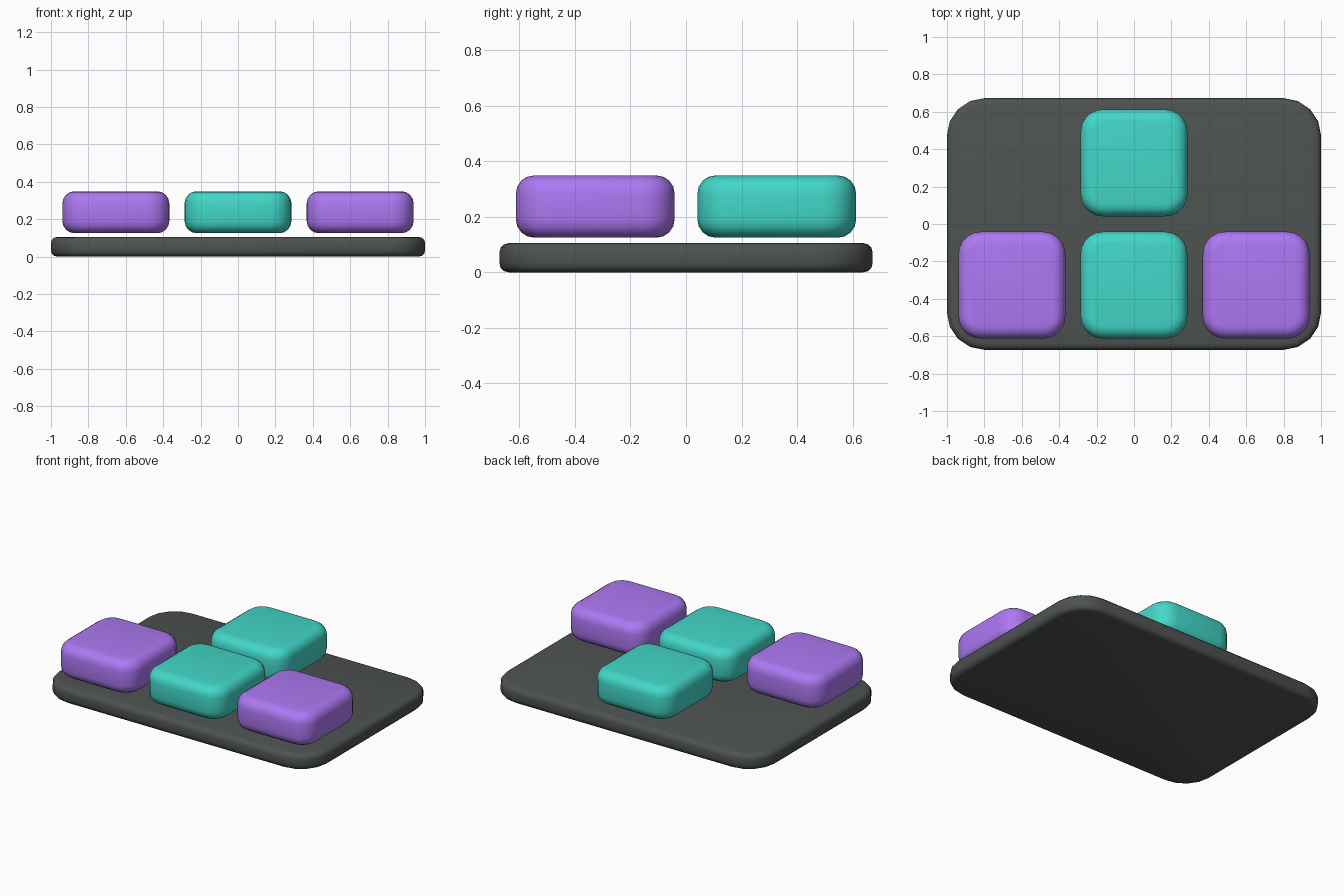
import bpy, bmesh, math

if "Cube" in bpy.data.objects:
    bpy.data.objects.remove(bpy.data.objects["Cube"])

def material(name, rgb):
    m = bpy.data.materials.new(name)
    m.diffuse_color = (*rgb, 1)
    m.use_nodes = True
    m.node_tree.nodes["Principled BSDF"].inputs["Base Color"].default_value = m.diffuse_color
    return m

def rounded_slab(name, centre, size, corner, corner_segs, edge, edge_segs, mat):
    """Box with rounded vertical corners, then rounded top and bottom rims."""
    bm = bmesh.new()
    bmesh.ops.create_cube(bm, size=1)
    bmesh.ops.scale(bm, vec=size, verts=bm.verts)
    upright = [e for e in bm.edges if abs(e.verts[0].co.z - e.verts[1].co.z) > 1e-4]
    bmesh.ops.bevel(bm, geom=upright, offset=corner, segments=corner_segs,
                    profile=0.5, affect='EDGES')
    rims = [e for e in bm.edges if abs(e.verts[0].co.z - e.verts[1].co.z) < 1e-4]
    bmesh.ops.bevel(bm, geom=rims, offset=edge, segments=edge_segs,
                    profile=0.5, affect='EDGES')
    bmesh.ops.recalc_face_normals(bm, faces=bm.faces)
    mesh = bpy.data.meshes.new(name)
    bm.to_mesh(mesh)
    bm.free()
    mesh.materials.append(mat)
    ob = bpy.data.objects.new(name, mesh)
    ob.location = centre
    bpy.context.collection.objects.link(ob)
    bpy.ops.object.select_all(action='DESELECT')
    ob.select_set(True)
    bpy.context.view_layer.objects.active = ob
    bpy.ops.object.shade_smooth_by_angle(angle=math.radians(40))
    return ob

dark = material("dark_grey", (0.075, 0.085, 0.082))
teal = material("teal", (0.055, 0.68, 0.58))
purple = material("purple", (0.42, 0.19, 0.9))

# Base plate
rounded_slab("base_plate", (0, 0, 0.0525), (2, 1.345, 0.105), 0.2, 4, 0.033, 3, dark)

# Four keys in an inverted T
keys = [("key_up", 0, 1, teal), ("key_down", 0, -1, teal),
        ("key_left", -1, -1, purple), ("key_right", 1, -1, purple)]
for name, col, row, mat in keys:
    rounded_slab(name, (col * 0.653, row * 0.327, 0.237), (0.572, 0.572, 0.224),
                 0.12, 5, 0.065, 4, mat)
